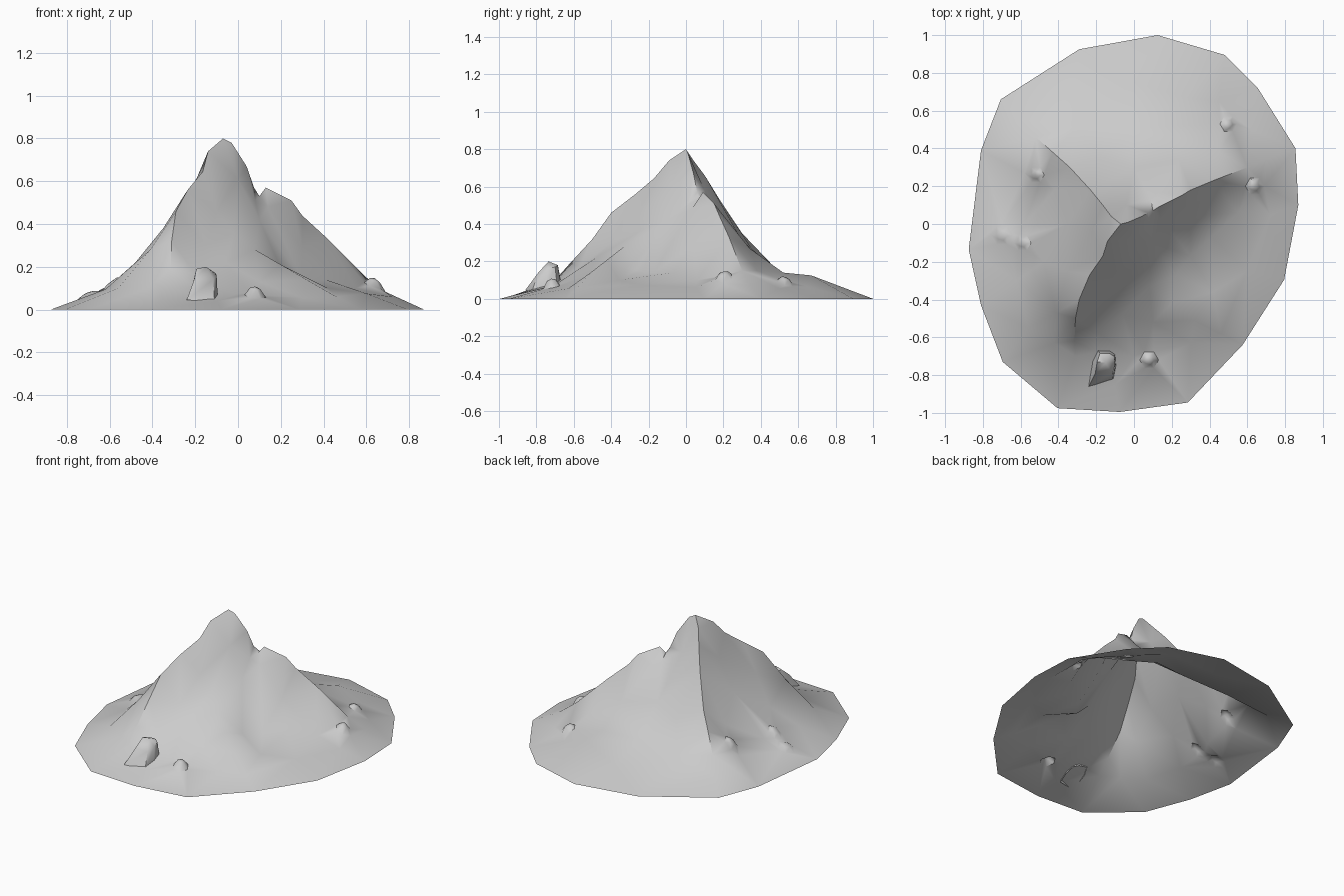
import bpy, bmesh, math
from mathutils import Vector
from mathutils.bvhtree import BVHTree
from mathutils.geometry import delaunay_2d_cdt

default_cube = bpy.data.objects.get("Cube")
if default_cube:
    bpy.data.objects.remove(default_cube, do_unlink=True)

# One plain stone colour
stone = bpy.data.materials.new("stone_grey")
stone.use_nodes = True
stone_colour = (.6, .6, .6, 1)
stone.diffuse_color = stone_colour
stone.node_tree.nodes["Principled BSDF"].inputs["Base Color"].default_value = stone_colour


def make_object(name, bm, angle):
    """Turn a bmesh into a smooth shaded stone object."""
    mesh = bpy.data.meshes.new(name)
    bm.to_mesh(mesh)
    bm.free()
    mesh.materials.append(stone)
    obj = bpy.data.objects.new(name, mesh)
    bpy.context.collection.objects.link(obj)
    bpy.ops.object.select_all(action="DESELECT")
    obj.select_set(True)
    bpy.context.view_layer.objects.active = obj
    bpy.ops.object.shade_smooth_by_angle(angle=math.radians(angle))


# Ground outline of the mountain
rim = [(.125, 1), (.48, .895), (.655, .72), (.855, .4), (.87, .1), (.795, -.295),
       (.575, -.64), (.285, -.945), (-.075, -.995), (-.405, -.975), (-.695, -.73),
       (-.81, -.43), (-.875, -.135), (-.81, .39), (-.705, .66), (-.29, .925)]

# Crest lines running down from the summit
summit = (-.07, 0, .8)
shoulder = (-.29, -.4, .46)
front_ridge = [summit, (-.14, -.09, .74), (-.165, -.17, .645), (-.235, -.27, .56),
               shoulder, (-.31, -.5, .32), (-.315, -.62, .19), (-.31, -.7, .1)]
front_right_spur = [shoulder, (-.41, -.47, .28), (-.56, -.55, .1)]
left_ridge = [summit, (-.03, .01, .78), (.04, .04, .67), (.075, .06, .57), (.1, .07, .53),
              (.13, .09, .57), (.25, .15, .51), (.3, .18, .44), (.42, .23, .33),
              (.6, .3, .15), (.7, .34, .075)]
back_ridge = [summit, (-.12, .04, .74), (-.165, .1, .66), (-.23, .18, .53),
              (-.34, .3, .35), (-.43, .38, .26), (-.52, .46, .16), (-.6, .55, .07)]
front_left_spur = [(-.02, -.25, .36), (.08, -.33, .28), (.2, -.42, .21), (.32, -.51, .14),
                   (.46, -.58, .06)]
crests = [front_ridge, front_right_spur, left_ridge, back_ridge, front_left_spur]

# Points that shape each slope between the crests
left_slope = [(0, -.08, .61), (.08, .01, .51), (.14, .03, .48), (.1, -.1, .42), (.3, .04, .29),
              (.55, .06, .1), (.41, -.07, .14), (.3, -.17, .14), (.22, -.27, .15),
              (.42, -.36, .1), (.6, -.25, .075), (.72, .05, .06)]
front_slope = [(-.1, -.25, .46), (-.15, -.4, .3), (-.06, -.48, .22), (-.2, -.57, .17),
               (-.2, -.68, .1), (.1, -.52, .13), (0, -.7, .075), (.3, -.63, .055),
               (-.42, -.63, .1), (-.1, -.85, .04)]
right_slope = [(-.22, -.03, .55), (-.35, 0, .36), (-.35, -.25, .38), (-.48, -.2, .22),
               (-.42, .18, .23), (-.58, 0, .11), (-.62, -.3, .095), (-.58, .27, .1), (-.7, 0, .06)]
back_slope = [(-.04, .1, .58), (.09, .13, .5), (.13, .17, .47), (0, .3, .31), (-.17, .35, .27),
              (.24, .34, .27), (.45, .38, .15), (0, .5, .14), (-.3, .52, .12), (.25, .52, .14),
              (.27, .67, .125), (0, .75, .06), (.45, .65, .065), (.62, .5, .055)]

# Mountain surface: a triangulated skin that keeps every crest as an edge
points, edges = [], []


def index_of(point):
    if point not in points:
        points.append(point)
    return points.index(point)


def chain(line):
    ids = [index_of(point) for point in line]
    edges.extend(zip(ids, ids[1:]))


def build_skin():
    """Triangulate all points collected so far into an open surface."""
    flat = [Vector(point[:2]) for point in points]
    verts, _, faces, origins, _, _ = delaunay_2d_cdt(flat, edges, [], 1, 1e-5)
    bm = bmesh.new()
    skin = [bm.verts.new((v.x, v.y, points[origin[0]][2] if origin else 0))
            for v, origin in zip(verts, origins)]
    for face in faces:
        bm.faces.new([skin[i] for i in face])
    bm.normal_update()
    return bm


outline = [(x, y, 0) for x, y in rim]
chain(outline + outline[:1])
for crest in crests:
    chain(crest)
for slope in (left_slope, front_slope, right_slope, back_slope):
    for point in slope:
        index_of(point)

bare = build_skin()
ground = BVHTree.FromBMesh(bare)
bare.free()


def ground_height(x, y):
    return ground.ray_cast(Vector((x, y, 2)), Vector((0, 0, -1)))[0].z


# Half-buried stones: soft knobs raised out of the skin
def add_knob(x, y, radius, rise):
    for scale, lift in ((1, 0), (.5, .8)):
        for i in range(6):
            turn = math.tau * (i + lift) / 6
            px = x + radius * scale * math.cos(turn)
            py = y + radius * scale * math.sin(turn)
            index_of((px, py, ground_height(px, py) + rise * lift))
    index_of((x, y, ground_height(x, y) + rise))


knobs = [(.08, -.72, .05, .045), (.64, .2, .05, .03), (.5, .53, .045, .03),
         (-.7, -.06, .055, .02), (-.59, -.1, .045, .025), (-.52, .26, .045, .03)]
for knob in knobs:
    add_knob(*knob)
make_object("mountain", build_skin(), 50)

# Large leaning boulder at the front
foot = [(-.24, -.86, .045), (-.11, -.825, .035), (-.095, -.75, .06), (-.1, -.69, .08),
        (-.13, -.67, .09), (-.19, -.67, .1), (-.22, -.73, .08)]
crown = [(-.205, -.79, .14), (-.115, -.79, .14), (-.1, -.74, .16), (-.105, -.7, .17),
         (-.13, -.685, .18), (-.18, -.685, .18), (-.195, -.73, .19)]
bm = bmesh.new()
low = [bm.verts.new(point) for point in foot]
high = [bm.verts.new(point) for point in crown]
top = bm.verts.new((-.15, -.735, .2))
for i in range(len(low)):
    j = (i + 1) % len(low)
    bm.faces.new((low[i], low[j], high[j], high[i]))
    bm.faces.new((high[i], high[j], top))
make_object("front_large_boulder", bm, 50)
